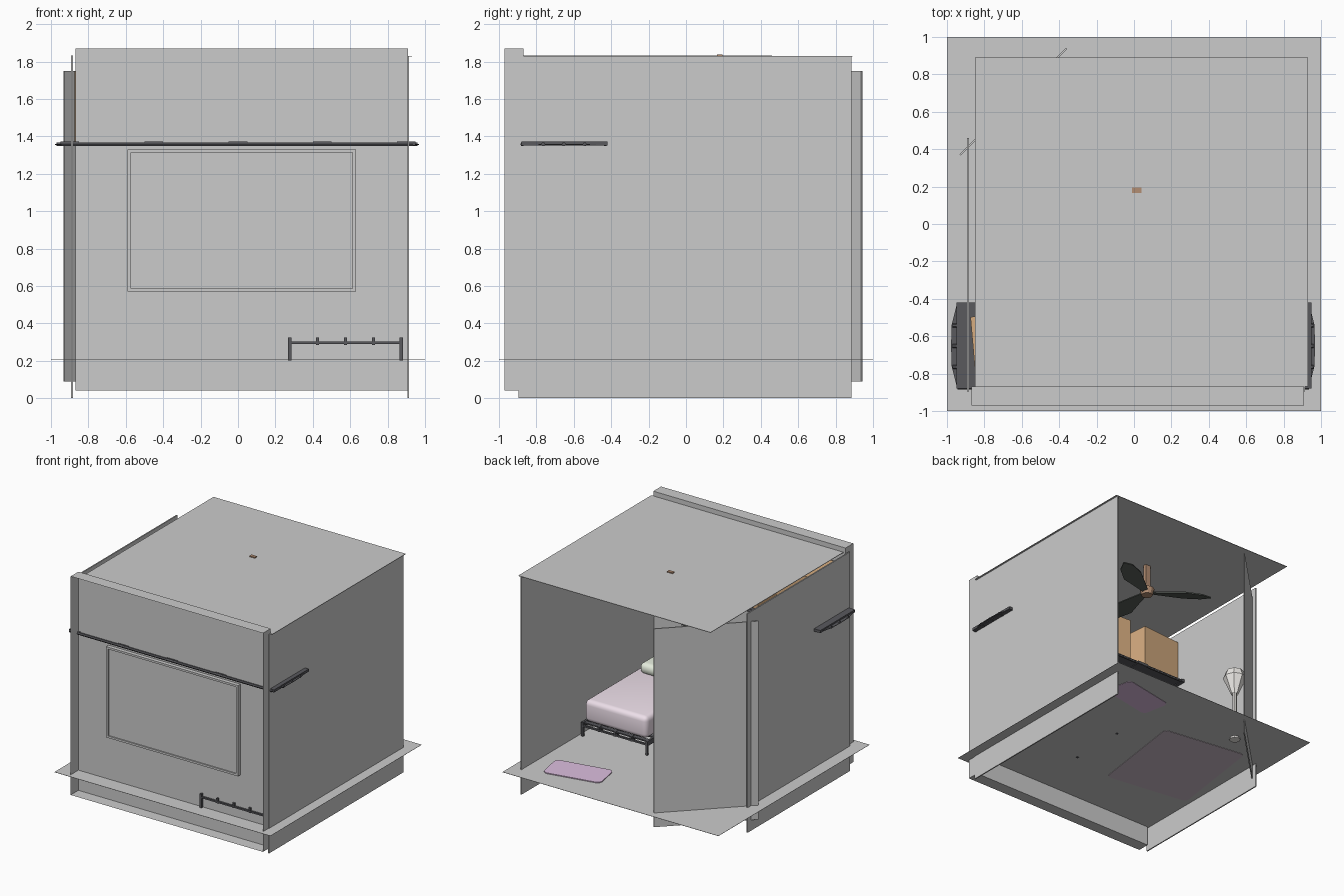
import bpy, bmesh, math
from mathutils import Matrix, Vector

if "Cube" in bpy.data.objects:
    bpy.data.objects.remove(bpy.data.objects["Cube"])


def mat(name, *rgb):
    m = bpy.data.materials.new(name)
    m.diffuse_color = (*rgb, 1)
    m.use_nodes = True
    m.node_tree.nodes["Principled BSDF"].inputs["Base Color"].default_value = m.diffuse_color
    return m


FLOOR = mat("floor_grey", .55, .55, .54)
GLASS = mat("pane_grey", .8, .8, .8)
METAL = mat("dark_metal", .10, .10, .11)
CARD = mat("cardboard", .68, .42, .22)
WOOD = mat("fan_wood", .45, .27, .17)
BLADE = mat("blade_dark", .09, .10, .09)
LILAC = mat("lilac", .72, .52, .74)
MAUVE = mat("mauve", .62, .52, .60)
SHEET = mat("sheet_pink", .85, .74, .82)
PILLOW = mat("pillow_green", .80, .86, .74)
SHADE = mat("lamp_white", .85, .83, .80)


def finish(name, bm, m=None):
    bmesh.ops.recalc_face_normals(bm, faces=bm.faces)
    me = bpy.data.meshes.new(name)
    bm.to_mesh(me)
    bm.free()
    ob = bpy.data.objects.new(name, me)
    bpy.context.collection.objects.link(ob)
    if m:
        me.materials.append(m)
    return ob


def add_box(bm, lo, hi):
    size = [b - a for a, b in zip(lo, hi)]
    mid = [(a + b) / 2 for a, b in zip(lo, hi)]
    return bmesh.ops.create_cube(bm, size=1, matrix=Matrix.Translation(mid) @ Matrix.Diagonal((*size, 1)))


def box(name, lo, hi, m=None, turn=0, bevel=0, seg=3):
    mid = Vector([(a + b) / 2 for a, b in zip(lo, hi)])
    bm = bmesh.new()
    add_box(bm, Vector(lo) - mid, Vector(hi) - mid)
    if bevel:
        bmesh.ops.bevel(bm, geom=bm.edges[:], offset=bevel, segments=seg, profile=.5, affect='EDGES')
    ob = finish(name, bm, m)
    ob.location = mid
    ob.rotation_euler.z = math.radians(turn)
    if bevel:
        for p in ob.data.polygons:
            p.use_smooth = True
    return ob


def slab(name, pts, z, thick, m):
    """Flat outline extruded upward."""
    bm = bmesh.new()
    f = bm.faces.new([bm.verts.new((x, y, z)) for x, y in pts])
    r = bmesh.ops.extrude_face_region(bm, geom=[f])
    bmesh.ops.translate(bm, vec=(0, 0, thick), verts=[v for v in r["geom"] if isinstance(v, bmesh.types.BMVert)])
    return finish(name, bm, m)


def cone(name, x, y, z0, z1, r0, r1, m, n=8, caps=True):
    bm = bmesh.new()
    bmesh.ops.create_cone(bm, cap_ends=caps, segments=n, radius1=r0, radius2=r1, depth=z1 - z0,
                          matrix=Matrix.Translation((x, y, (z0 + z1) / 2)))
    return finish(name, bm, m)


def rug(name, x, y, w, d, turn, m, r=.04):
    pts = []
    for sx, sy, a0 in ((1, 1, 0), (-1, 1, 90), (-1, -1, 180), (1, -1, 270)):
        for k in range(5):
            a = math.radians(a0 + k * 22.5)
            pts.append((sx * (w / 2 - r) + r * math.cos(a), sy * (d / 2 - r) + r * math.sin(a)))
    ob = slab(name, pts, 0, .012, m)
    ob.location = (x, y, .204)
    ob.rotation_euler.z = math.radians(turn)


# room shell
slab("floor", [(-1, -1), (1, -1), (1, 1), (-1, 1)], .207, .002, FLOOR)
box("ceiling", (-.85, -.87, 1.826), (.93, .89, 1.83))
box("right_wall", (.905, -.895, 0), (.915, .885, 1.83))
box("left_wall", (-.892, -.895, 0), (-.882, .46, 1.833))

# front wall: shallow tray, open to the front
bm = bmesh.new()
add_box(bm, (-.87, -.97, .04), (.91, -.868, 1.87))
bmesh.ops.delete(bm, geom=[f for f in bm.faces if f.calc_center_median().y < -.96], context='FACES_ONLY')
finish("front_wall", bm)

# window frame and pane
bm = bmesh.new()
for lo, hi in (((-.59, .57), (.63, .587)), ((-.59, 1.313), (.63, 1.33)),
               ((-.59, .587), (-.573, 1.313)), ((.613, .587), (.63, 1.313))):
    add_box(bm, (lo[0], -.9, lo[1]), (hi[0], -.84, hi[1]))
finish("window_frame", bm)
box("window_pane", (-.573, -.89, .587), (.613, -.85, 1.313), GLASS)

# door standing ajar at 45 degrees
box("door", (-.645 - .403, .65, .09), (-.645 + .403, .66, 1.75), turn=45)

# wall shelf: plate, rails and cross bars
slab("shelf_plate", [(-.945, -.88), (.935, -.88), (.965, -.76), (.968, -.65), (.965, -.54), (.935, -.42),
                     (-.945, -.42), (-.975, -.54), (-.978, -.65), (-.975, -.76)], 1.355, .004, METAL)
bm = bmesh.new()
for i in range(5):
    y = -.875 + i * .111
    w = .94 if i in (0, 4) else .965
    bmesh.ops.create_cone(bm, cap_ends=True, segments=6, radius1=.011, radius2=.011, depth=2 * w,
                          matrix=Matrix.Translation((-.005, y, 1.358)) @ Matrix.Rotation(math.pi / 2, 4, 'Y'))
for i in range(5):
    x = -.9 + i * .45
    add_box(bm, (x - .05, -.88, 1.35), (x + .05, -.42, 1.372))
finish("shelf_rails", bm, METAL)

# boxes on the shelf
box("storage_box_left", (-.86, -.83, 1.372), (-.49, -.48, 1.75), CARD, turn=5)
box("storage_box_middle", (-.36, -.82, 1.372), (.02, -.47, 1.74), CARD, turn=-4)

# bed frame: legs, long rails, slats and sagging deck strips
bm = bmesh.new()
BX = [.277 + i * .149 for i in range(5)]
for y in (-.88, -.375, .12):
    for x in (BX[0], BX[4]):
        add_box(bm, (x - .009, y - .009, .203), (x + .009, y + .009, .325))
    add_box(bm, (BX[0], y - .008, .29), (BX[4], y + .008, .303))
for x in BX:
    add_box(bm, (x - .008, -.885, .285), (x + .008, .125, .325))
for i in range(12):
    y = -.84 + i * .085
    add_box(bm, (BX[0], y - .018, .312), (BX[4], y + .018, .322))
finish("bed_frame", bm, METAL)

# mattress and pillow
box("mattress", (.29, -.86, .325), (.868, .11, .51), SHEET, bevel=.04, seg=4)
box("pillow", (.36, -.83, .495), (.81, -.53, .59), PILLOW, bevel=.042, seg=4)

# rugs
rug("small_rug", .53, .67, .48, .25, 11, LILAC)
rug("large_rug", -.41, .03, .75, .88, -8, MAUVE)

# ceiling fan
FX, FY = .015, .18
box("fan_rod", (FX - .025, FY - .014, 1.6), (FX + .025, FY + .014, 1.838), WOOD)
cone("fan_hub", FX, FY, 1.555, 1.61, .045, .06, WOOD, 12)
for i in range(3):
    ob = slab("fan_blade_%d" % (i + 1), [(.03, -.02), (.14, -.045), (.3, -.085), (.44, -.06), (.52, 0),
                                         (.44, .05), (.3, .065), (.14, .04), (.03, .02)], -.005, .01, BLADE)
    ob.location = (FX, FY, 1.58)
    ob.rotation_euler = (math.radians(12), 0, math.radians(29 + 120 * i))

# floor lamp beside the door
LX, LY = -.49, .67
cone("lamp_base", LX, LY, .19, .235, .045, .035, SHADE)
cone("lamp_pole", LX, LY, .235, .64, .018, .018, SHADE)
cone("lamp_shade", LX, LY, .61, .76, .03, .095, SHADE, caps=False)
cone("lamp_top", LX, LY, .76, .82, .095, .07, SHADE)
